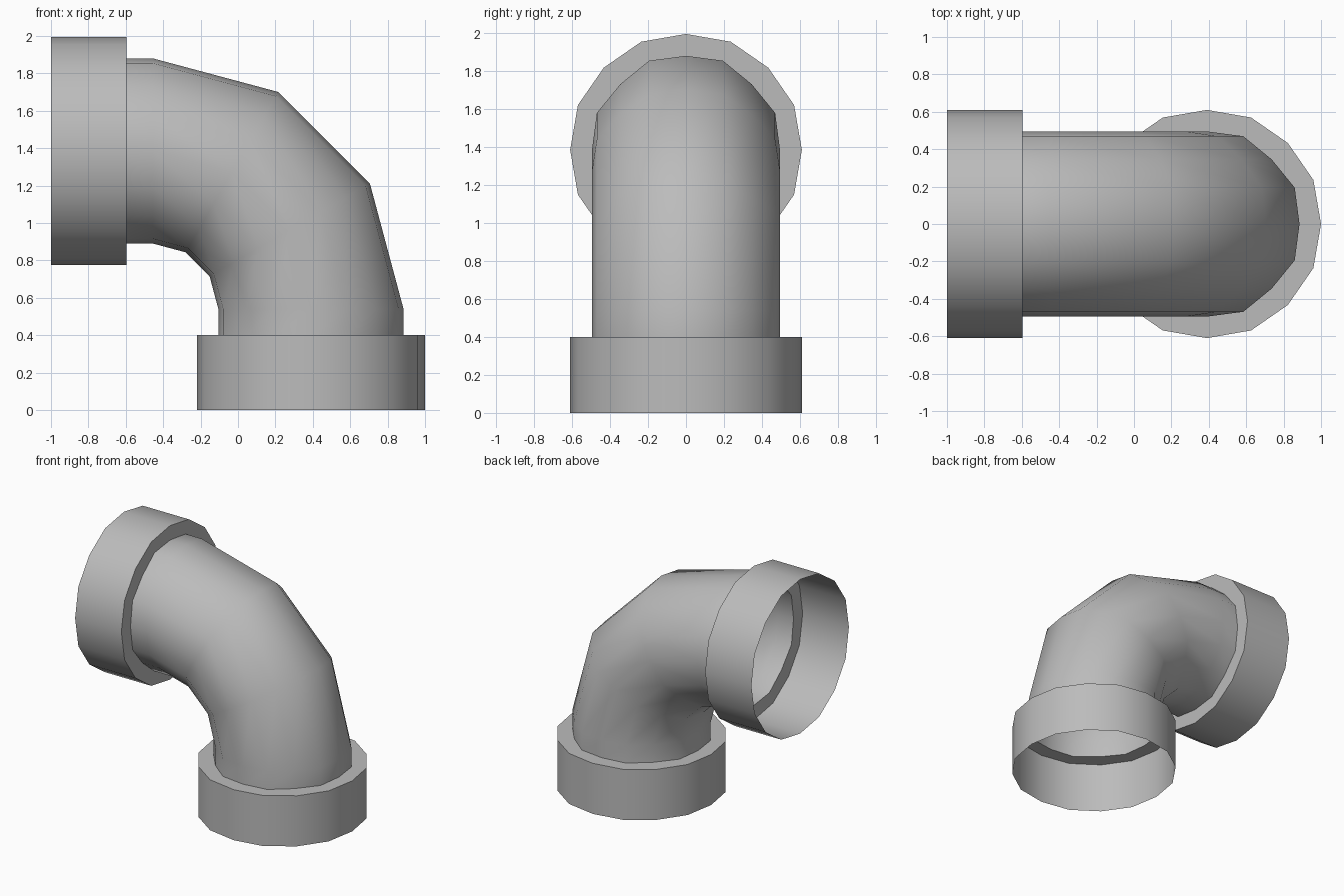
import bpy
import bmesh
from math import cos, sin, pi, radians
from mathutils import Vector

cube = bpy.data.objects.get("Cube")
if cube:
    bpy.data.objects.remove(cube, do_unlink=True)

SIDES = 16
BEND = Vector((-0.455, 0, 0.54))   # centre of the elbow bend
BEND_R = 0.845                     # bend radius along the pipe axis
# Radii repeat every quarter turn
PIPE = (0.495, 0.508, 0.489, 0.508)
COLLAR = (0.61, 0.616, 0.612, 0.616)

grey = bpy.data.materials.new("pipe grey")
grey.use_nodes = True
grey.diffuse_color = (0.5, 0.5, 0.5, 1)
grey.node_tree.nodes["Principled BSDF"].inputs["Base Color"].default_value = (0.5, 0.5, 0.5, 1)


def ring(bm, degrees, slide, radii):
    """Cross-section at a bend angle, slid along the pipe direction."""
    t = radians(degrees)
    out = Vector((cos(t), 0, sin(t)))
    along = Vector((-sin(t), 0, cos(t)))
    side = Vector((0, 1, 0))
    centre = BEND + out * BEND_R + along * slide
    verts = []
    for k in range(SIDES):
        a = 2 * pi * k / SIDES
        r = radii[k % len(radii)]
        verts.append(bm.verts.new(centre + out * r * cos(a) + side * r * sin(a)))
    return verts


def shell(name, sections):
    """Open thin-walled tube through a list of cross-sections."""
    bm = bmesh.new()
    rings = [ring(bm, *s) for s in sections]
    for lower, upper in zip(rings, rings[1:]):
        for k in range(SIDES):
            n = (k + 1) % SIDES
            bm.faces.new((lower[k], lower[n], upper[n], upper[k]))
    mesh = bpy.data.meshes.new(name)
    bm.to_mesh(mesh)
    bm.free()
    mesh.materials.append(grey)
    obj = bpy.data.objects.new(name, mesh)
    bpy.context.collection.objects.link(obj)
    bpy.ops.object.select_all(action='DESELECT')
    obj.select_set(True)
    bpy.context.view_layer.objects.active = obj
    bpy.ops.object.shade_smooth_by_angle(angle=radians(50))


# Distances from the bend to each collar shoulder and open end
shoulder, end = 0.14, 0.54

# Elbow: short straight, three-step bend, short straight
shell("elbow_pipe",
      [(0, -shoulder, PIPE)]
      + [(a, 0, PIPE) for a in (0, 30, 60, 90)]
      + [(90, shoulder, PIPE)])

# Open sockets with a flat shoulder
shell("bottom_collar",
      [(0, -end, COLLAR), (0, -shoulder, COLLAR), (0, -shoulder, PIPE)])
shell("side_collar",
      [(90, shoulder, PIPE), (90, shoulder, COLLAR), (90, end + 0.005, COLLAR)])
